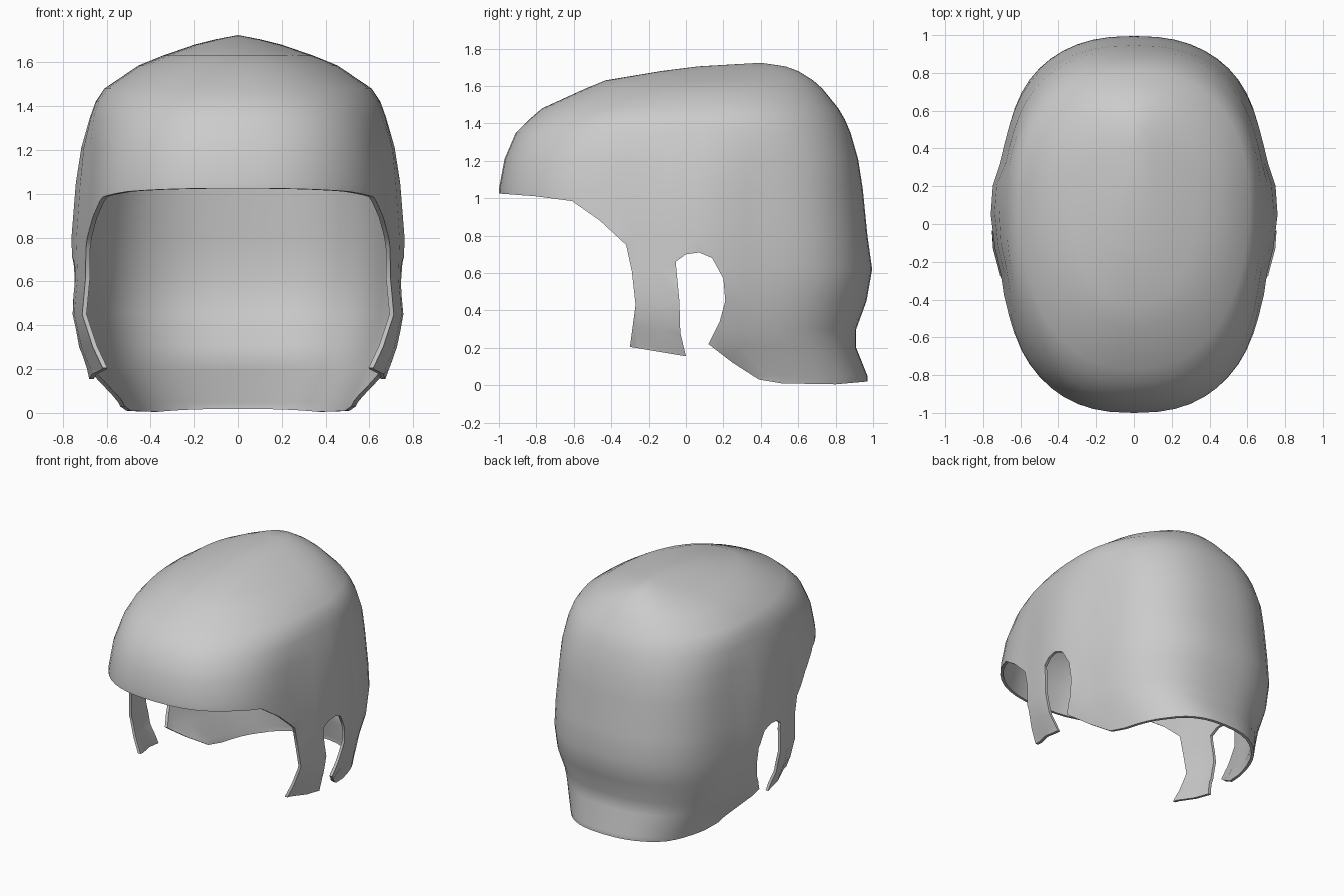
import bpy, bmesh, math

if "Cube" in bpy.data.objects:
    bpy.data.objects.remove(bpy.data.objects["Cube"])

SEGMENTS = 56
# z, front y, back y, y of widest point, half width at front, half width at back
RINGS = [
    (1.705, 0.07, 0.53, 0.33, 0.10, 0.10),
    (1.68, -0.13, 0.60, 0.30, 0.20, 0.20),
    (1.63, -0.43, 0.68, 0.22, 0.345, 0.345),
    (1.585, -0.54, 0.73, 0.18, 0.455, 0.455),
    (1.48, -0.77, 0.815, 0.14, 0.61, 0.61),
    (1.42, -0.84, 0.85, 0.12, 0.65, 0.65),
    (1.35, -0.91, 0.88, 0.10, 0.675, 0.675),
    (1.21, -0.97, 0.92, 0.08, 0.715, 0.715),
    (1.05, -1.00, 0.945, 0.06, 0.74, 0.74),
    (0.80, -1.00, 0.97, 0.05, 0.76, 0.76),
    (0.62, -1.00, 0.995, 0.05, 0.755, 0.755),
    (0.45, -1.00, 0.965, 0.05, 0.772, 0.745),
    (0.30, -1.00, 0.91, 0.05, 0.75, 0.71),
    (0.20, -1.00, 0.91, 0.05, 0.71, 0.68),
    (0.05, -1.00, 0.97, 0.05, 0.67, 0.595),
    (-0.05, -1.00, 0.97, 0.05, 0.66, 0.57),
]
# Lower hairline seen from the side (y, z), front to back
HAIRLINE = [
    (-1.2, 1.03), (-1.0, 1.025), (-0.8, 1.01), (-0.61, 0.985), (-0.46, 0.88),
    (-0.32, 0.75), (-0.29, 0.61), (-0.27, 0.43), (-0.30, 0.205), (0.0, 0.155),
    (-0.03, 0.28), (-0.035, 0.45), (-0.055, 0.66), (0.0, 0.70), (0.07, 0.71),
    (0.14, 0.68), (0.20, 0.57), (0.21, 0.45), (0.18, 0.34), (0.12, 0.22),
    (0.25, 0.12), (0.39, 0.03), (0.51, 0.01), (0.80, 0.005), (1.2, 0.04),
]


def spow(v, p):
    return math.copysign(abs(v) ** p, v) if abs(v) > 1e-9 else 0.0


def smooth(a, b, v):
    t = min(1, max(0, (v - a) / (b - a)))
    return t * t * (3 - 2 * t)


def taper(y, z):
    """Narrows the shell in front of and behind the ears."""
    d = abs(y - 0.06)
    amount = 0.055 * smooth(0.08, 0.32, d) * (1 - 0.6 * smooth(0.4, 0.8, d))
    amount *= 1 - smooth(1.1, 1.4, z)
    if y < 0.06:
        amount += 0.055 * smooth(0.05, 0.36, d) * (1 - smooth(0.2, 0.5, z))
    return 1 - amount


def mesh_object(name, bm):
    bmesh.ops.recalc_face_normals(bm, faces=bm.faces)
    me = bpy.data.meshes.new(name)
    bm.to_mesh(me)
    bm.free()
    ob = bpy.data.objects.new(name, me)
    bpy.context.collection.objects.link(ob)
    return ob


# Hair shell lofted from horizontal rings
bm = bmesh.new()
loops = []
for z, yf, yb, ym, wf, wb in RINGS:
    loop = []
    high = smooth(1.2, 1.6, z)
    for i in range(SEGMENTS):
        a = 2 * math.pi * i / SEGMENTS
        c, s = math.cos(a), math.sin(a)
        p = 2 / (2.45 - 0.35 * high if s > 0 else 2.5 - 0.3 * high)
        y = ym + spow(s, p) * ((yb - ym) if s > 0 else (ym - yf))
        w = wf + (wb - wf) * smooth(-0.03, 0.15, y)
        loop.append(bm.verts.new((spow(c, p) * w * taper(y, z), y, z)))
    loops.append(loop)
for a, b in zip(loops, loops[1:]):
    for i in range(SEGMENTS):
        j = (i + 1) % SEGMENTS
        bm.faces.new((a[i], a[j], b[j], b[i]))
crown = bm.verts.new((0, 0.40, 1.724))
for i in range(SEGMENTS):
    bm.faces.new((crown, loops[0][i], loops[0][(i + 1) % SEGMENTS]))
hair = mesh_object("hair_shell", bm)

# Side outline prism that trims the fringe, sideburns, ear gaps and nape
bm = bmesh.new()
outline = HAIRLINE + [(1.2, 2.0), (-1.2, 2.0)]
face = bm.faces.new([bm.verts.new((-1, y, z)) for y, z in outline])
ext = bmesh.ops.extrude_face_region(bm, geom=[face])
bmesh.ops.translate(bm, vec=(2, 0, 0),
                    verts=[v for v in ext["geom"] if isinstance(v, bmesh.types.BMVert)])
cutter = mesh_object("hairline_cutter", bm)
cutter.hide_render = True
cutter.hide_set(True)

# Thin wall, then trim to the hairline
solid = hair.modifiers.new("wall", "SOLIDIFY")
solid.thickness = 0.02
solid.offset = -1
trim = hair.modifiers.new("trim", "BOOLEAN")
trim.operation = "INTERSECT"
trim.solver = "EXACT"
trim.object = cutter

bpy.context.view_layer.objects.active = hair
hair.select_set(True)
for m in ("wall", "trim"):
    bpy.ops.object.modifier_apply(modifier=m)
bpy.data.objects.remove(cutter)

grey = bpy.data.materials.new("light_grey")
grey.diffuse_color = (0.6, 0.6, 0.6, 1)
grey.use_nodes = True
grey.node_tree.nodes["Principled BSDF"].inputs["Base Color"].default_value = grey.diffuse_color
hair.data.materials.clear()
hair.data.materials.append(grey)
bpy.ops.object.shade_smooth_by_angle(angle=math.radians(45))
